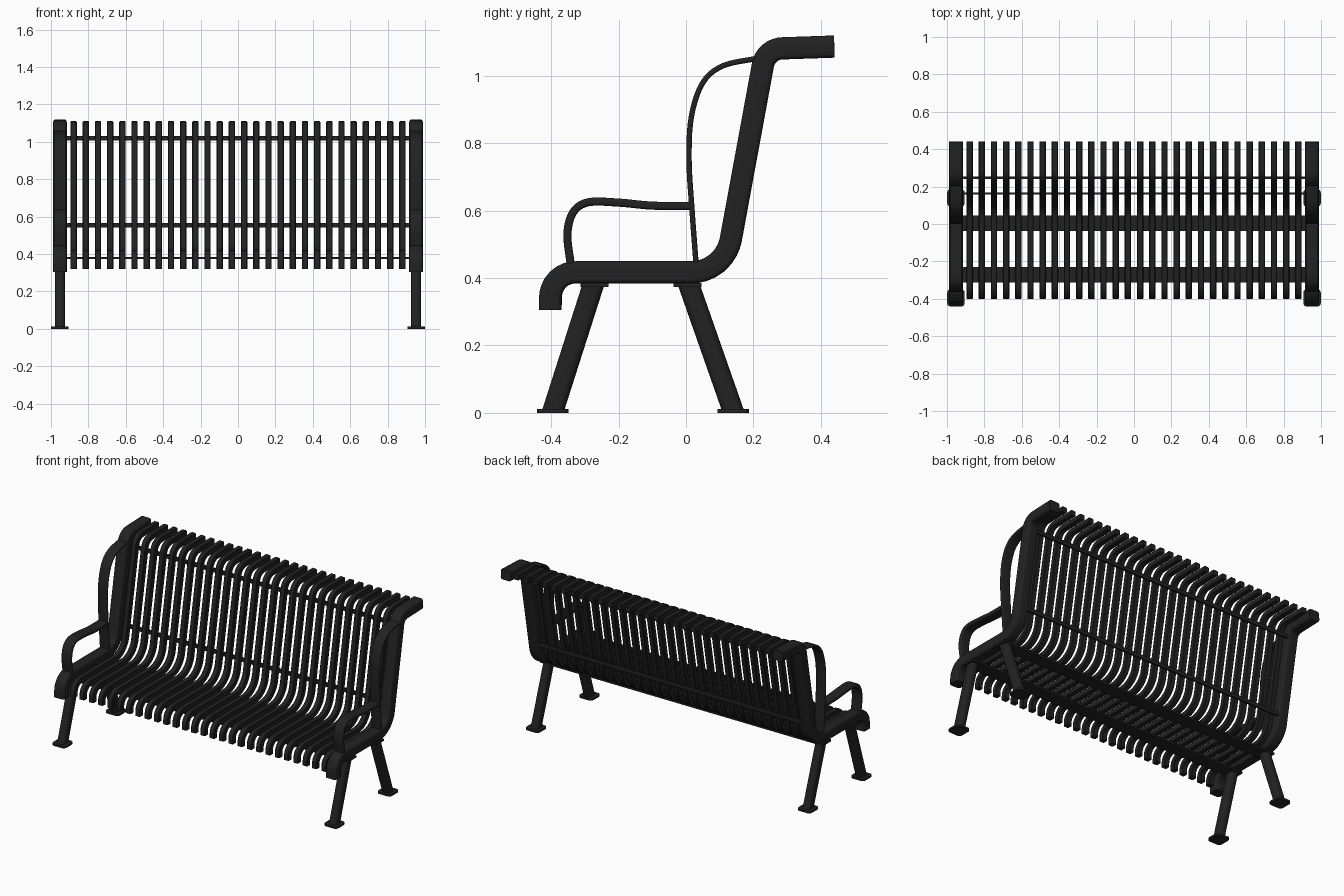
import bpy, bmesh, math
from mathutils import Vector

if "Cube" in bpy.data.objects:
    bpy.data.objects.remove(bpy.data.objects["Cube"], do_unlink=True)

black = bpy.data.materials.new("black_painted_steel")
black.use_nodes = True
colour = (0.016, 0.016, 0.016, 1)
black.diffuse_color = colour
black.node_tree.nodes["Principled BSDF"].inputs["Base Color"].default_value = colour


def fillet(points, radii, steps=8):
    """Round the inner corners of a polyline in the side plane (y, z)."""
    pts = [Vector(p) for p in points]
    out = [pts[0]]
    for a, b, c, r in zip(pts, pts[1:], pts[2:], radii):
        u, v = (a - b).normalized(), (c - b).normalized()
        half = u.angle(v) / 2
        centre = b + (u + v).normalized() * (r / math.sin(half))
        start = b + u * (r / math.tan(half)) - centre
        end = b + v * (r / math.tan(half)) - centre
        for i in range(steps + 1):
            t = i / steps
            out.append(centre + start.lerp(end, t).normalized() * r)
    return out + [pts[-1]]


def smooth_path(points, steps=5):
    """Pass a smooth curve through the points."""
    p = [Vector(q) for q in points]
    p = [p[0] * 2 - p[1]] + p + [p[-1] * 2 - p[-2]]
    out = []
    for a, b, c, d in zip(p, p[1:], p[2:], p[3:]):
        for i in range(steps):
            t = i / steps
            out.append((b * 2 + (c - a) * t + (a * 2 - b * 5 + c * 4 - d) * t ** 2
                        + (b * 3 - a - c * 3 + d) * t ** 3) / 2)
    return out + [p[-2]]


def section(width, depth, radius, steps=4):
    """Rectangle with rounded corners."""
    out = []
    for k, (sx, sy) in enumerate([(1, 1), (-1, 1), (-1, -1), (1, -1)]):
        for i in range(steps + 1):
            a = math.pi / 2 * (k + i / steps)
            out.append((sx * (width / 2 - radius) + radius * math.cos(a),
                        sy * (depth / 2 - radius) + radius * math.sin(a)))
    return out


def finish(name, bm):
    bmesh.ops.recalc_face_normals(bm, faces=bm.faces)
    mesh = bpy.data.meshes.new(name)
    bm.to_mesh(mesh)
    bm.free()
    mesh.materials.append(black)
    obj = bpy.data.objects.new(name, mesh)
    bpy.context.collection.objects.link(obj)
    bpy.ops.object.select_all(action="DESELECT")
    obj.select_set(True)
    bpy.context.view_layer.objects.active = obj
    bpy.ops.object.shade_smooth_by_angle(angle=math.radians(35))
    return obj


def sweep(name, path, profile, xs, level_ends=False):
    """Sweep a profile along a side-plane path, once for each x position."""
    bm = bmesh.new()
    for x in xs:
        rings = []
        for i, p in enumerate(path):
            t = (path[min(i + 1, len(path) - 1)] - path[max(i - 1, 0)]).normalized()
            n = Vector((1, 0)) if level_ends else Vector((-t.y, t.x))
            rings.append([bm.verts.new((x + w, p.x + n.x * d, p.y + n.y * d))
                          for w, d in profile])
        count = len(profile)
        for a, b in zip(rings, rings[1:]):
            for j in range(count):
                k = (j + 1) % count
                bm.faces.new((a[j], a[k], b[k], b[j]))
        bm.faces.new(rings[0])
        bm.faces.new(rings[-1])
    return finish(name, bm)


def box(name, centre, size, bevel=0.0):
    bm = bmesh.new()
    bmesh.ops.create_cube(bm, size=1)
    for v in bm.verts:
        v.co = Vector(centre) + Vector([c * s for c, s in zip(v.co, size)])
    if bevel:
        upright = [e for e in bm.edges
                   if abs(e.verts[0].co.z - e.verts[1].co.z) > size[2] / 2]
        bmesh.ops.bevel(bm, geom=upright, offset=bevel, segments=4,
                        profile=0.5, affect="EDGES")
    return finish(name, bm)


SIDE_X = 0.952
SLATS, PITCH = 28, 0.0651

# Paths in the side plane
frame_path = fillet([(-0.403, 0.305), (-0.403, 0.417), (0.115, 0.417),
                     (0.237, 1.08), (0.44, 1.087)], [0.075, 0.12, 0.06])
slat_path = fillet([(-0.385, 0.32), (-0.385, 0.402), (0.113, 0.402),
                    (0.239, 1.09), (0.44, 1.093)], [0.058, 0.12, 0.06])
arm_path = smooth_path([(-0.342, 0.44), (-0.352, 0.53), (-0.335, 0.595), (-0.29, 0.625),
                        (-0.2, 0.624), (-0.1, 0.615), (0.02, 0.614)])
hoop_path = smooth_path([(0.03, 0.44), (0.018, 0.6), (0.009, 0.75), (0.016, 0.88),
                         (0.05, 0.98), (0.11, 1.03), (0.21, 1.052)])

# Side frames, arms, hoops, legs and feet
for side, x in (("left", SIDE_X), ("right", -SIDE_X)):
    sweep(f"{side}_frame", frame_path, section(0.073, 0.066, 0.014), [x])
    sweep(f"{side}_armrest", arm_path, section(0.066, 0.024, 0.008), [x])
    sweep(f"{side}_back_hoop", hoop_path, section(0.066, 0.016, 0.006), [x])
    for end, foot_y, top_y in (("front", -0.395, -0.272), ("rear", 0.14, 0.005)):
        leg_path = [Vector((foot_y, 0.005)), Vector((top_y, 0.39))]
        sweep(f"{side}_{end}_leg", leg_path, section(0.053, 0.066, 0.022, 6), [x],
              level_ends=True)
        box(f"{side}_{end}_foot", (x, foot_y, 0.006), (0.094, 0.094, 0.012), 0.02)

# Slats running from the seat front over the back
sweep("slats", slat_path, section(0.034, 0.034, 0.004, 1),
      [(i - (SLATS - 1) / 2) * PITCH for i in range(SLATS)])

# Seat straps and back bars
for name, y in (("front_seat_strap", -0.272), ("rear_seat_strap", 0.004)):
    box(name, (0, y, 0.379), (1.98, 0.083, 0.012))
for name, y, z in (("upper_back_bar", 0.247, 1.02), ("lower_back_bar", 0.163, 0.555)):
    box(name, (0, y, z), (1.86, 0.012, 0.024))
